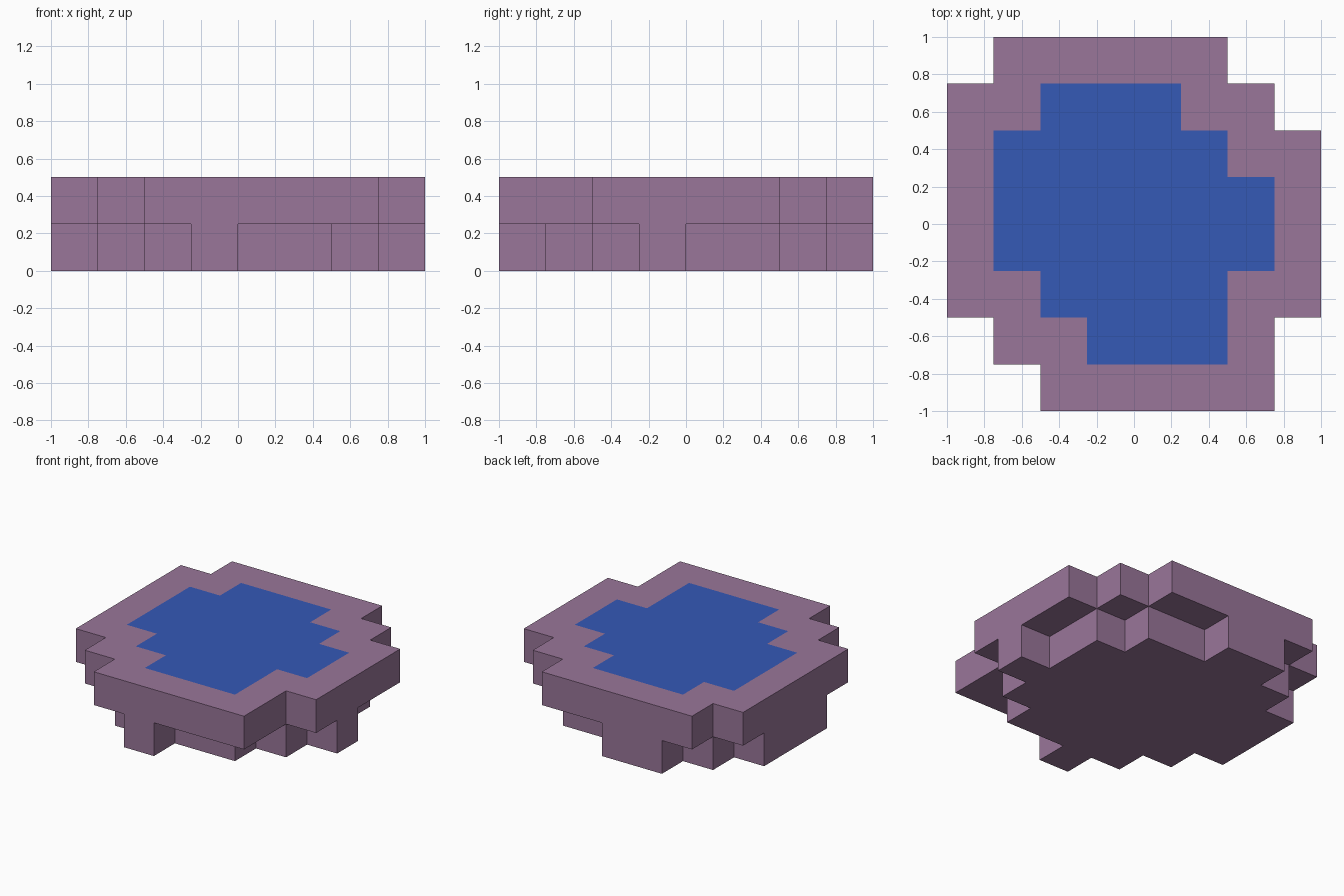
import bpy
import bmesh
from mathutils import Vector

if "Cube" in bpy.data.objects:
    bpy.data.objects.remove(bpy.data.objects["Cube"], do_unlink=True)

CELL = 0.25
HALF = 4  # cells from the centre to each border

# Start and end column of each row of cells, from front to back
BASE_ROWS = [(-1, 0), (-2, 2), (-3, 3), (-4, 4), (-4, 3), (-4, 3), (-3, 2), (-2, 0)]
BANK_ROWS = [(-2, 3), (-3, 3), (-4, 4), (-4, 4), (-4, 4), (-4, 4), (-4, 3), (-3, 2)]
WATER_ROWS = [(0, 0), (-1, 2), (-2, 2), (-3, 3), (-3, 3), (-3, 2), (-2, 1), (0, 0)]


def make_material(name, color):
    mat = bpy.data.materials.new(name)
    mat.use_nodes = True
    mat.diffuse_color = (*color, 1)
    bsdf = mat.node_tree.nodes["Principled BSDF"]
    bsdf.inputs["Base Color"].default_value = (*color, 1)
    bsdf.inputs["Roughness"].default_value = 0.9
    return mat


def cells(rows):
    """Set of (column, row) cells covered by the row spans."""
    return {(i, j - HALF) for j, (a, b) in enumerate(rows) for i in range(a, b)}


def build_blocks(name, solid, painted, materials):
    """Outer skin of the filled cells; painted cells colour the top faces."""
    bm = bmesh.new()
    half = Vector((0.5, 0.5, 0.5))
    for cell in sorted(solid):
        for axis in range(3):
            for sign in (-1, 1):
                normal = Vector((0, 0, 0))
                normal[axis] = sign
                if tuple(int(c + n) for c, n in zip(cell, normal)) in solid:
                    continue
                u, v = Vector((0, 0, 0)), Vector((0, 0, 0))
                u[(axis + 1) % 3] = 0.5
                v[(axis + 2) % 3] = 0.5 * sign
                centre = Vector(cell) + half + normal / 2
                corners = (centre - u - v, centre + u - v, centre + u + v, centre - u + v)
                face = bm.faces.new([bm.verts.new(p * CELL) for p in corners])
                if axis == 2 and sign == 1 and cell[:2] in painted:
                    face.material_index = 1
    bmesh.ops.remove_doubles(bm, verts=bm.verts, dist=0.001)
    mesh = bpy.data.meshes.new(name)
    bm.to_mesh(mesh)
    bm.free()
    for mat in materials:
        mesh.materials.append(mat)
    obj = bpy.data.objects.new(name, mesh)
    bpy.context.collection.objects.link(obj)
    return obj


rock = make_material("mauve rock", (0.32, 0.18, 0.32))
water = make_material("blue water", (0.035, 0.1, 0.47))

# Narrower stepped base below, wider bank above with the pool painted on top
solid = {(i, j, 0) for i, j in cells(BASE_ROWS)} | {(i, j, 1) for i, j in cells(BANK_ROWS)}
build_blocks("rock_pool", solid, cells(WATER_ROWS), (rock, water))
